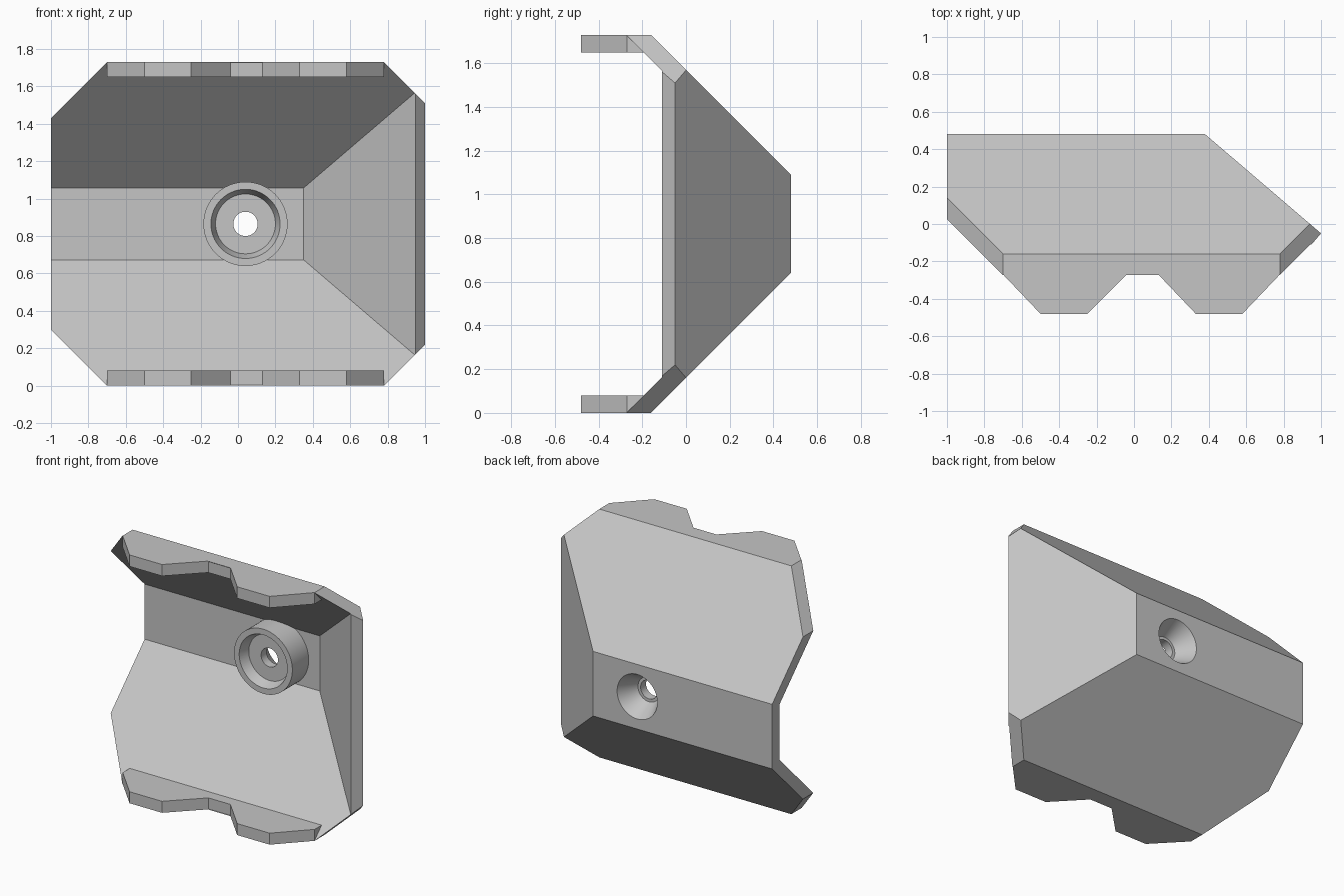
import bpy, bmesh, math
from mathutils import Vector, Matrix

cube = bpy.data.objects.get("Cube")
if cube:
    bpy.data.objects.remove(cube, do_unlink=True)

H = 1.73          # overall height
MID = H / 2
T = 0.08          # plate thickness
BACK = 0.48       # y of the back face

grey = bpy.data.materials.new("plain_grey")
grey.use_nodes = True
colour = (0.56, 0.56, 0.56, 1)
grey.diffuse_color = colour
grey.node_tree.nodes["Principled BSDF"].inputs["Base Color"].default_value = colour


def make_object(name, bm):
    bmesh.ops.recalc_face_normals(bm, faces=bm.faces)
    mesh = bpy.data.meshes.new(name)
    bm.to_mesh(mesh)
    bm.free()
    mesh.materials.append(grey)
    ob = bpy.data.objects.new(name, mesh)
    bpy.context.collection.objects.link(ob)
    return ob


def convex_block(name, low, high, planes):
    """Box trimmed by planes; each plane is (normal, distance), keeping n.p <= d."""
    bm = bmesh.new()
    low, high = Vector(low), Vector(high)
    bmesh.ops.create_cube(bm, size=1, matrix=Matrix.Translation((low + high) / 2)
                          @ Matrix.Diagonal((*(high - low), 1)))
    for normal, dist in planes:
        n = Vector(normal)
        cut = bmesh.ops.bisect_plane(bm, geom=bm.verts[:] + bm.edges[:] + bm.faces[:],
                                     plane_co=n * (dist / n.length_squared),
                                     plane_no=n, clear_outer=True)
        edges = [e for e in cut["geom_cut"] if isinstance(e, bmesh.types.BMEdge)]
        if edges:
            bmesh.ops.contextual_create(bm, geom=edges)
    return make_object(name, bm)


def lathe(name, profile, x=0.04, z=MID, steps=64):
    """Closed solid turned about the y axis from (radius, y) points."""
    bm = bmesh.new()
    verts = [bm.verts.new((x + r, y, z)) for r, y in profile]
    edges = [bm.edges.new(pair) for pair in zip(verts, verts[1:])]
    bmesh.ops.spin(bm, geom=verts + edges, cent=(x, 0, z), axis=(0, 1, 0),
                   angle=math.tau, steps=steps)
    bmesh.ops.remove_doubles(bm, verts=bm.verts, dist=0.0005)
    return make_object(name, bm)


def flange(name, z):
    """Scalloped lip lying flat at height z."""
    outline = [(-0.7, -0.17), (-0.7, -0.27), (-0.5, -0.48), (-0.25, -0.48),
               (-0.04, -0.27), (0.13, -0.27), (0.33, -0.48), (0.58, -0.48),
               (0.78, -0.27), (0.78, -0.17)]
    bm = bmesh.new()
    face = bm.faces.new([bm.verts.new((x, y, z)) for x, y in outline])
    lip = bmesh.ops.extrude_face_region(bm, geom=[face])["geom"]
    bmesh.ops.translate(bm, vec=(0, 0, T),
                        verts=[v for v in lip if isinstance(v, bmesh.types.BMVert)])
    return make_object(name, bm)


def combine(target, tool, operation):
    mod = target.modifiers.new(tool.name, "BOOLEAN")
    mod.operation, mod.object, mod.solver = operation, tool, "EXACT"
    bpy.context.view_layer.update()
    graph = bpy.context.evaluated_depsgraph_get()
    mesh = bpy.data.meshes.new_from_object(target.evaluated_get(graph))
    target.modifiers.clear()
    target.data = mesh
    bpy.data.objects.remove(tool, do_unlink=True)


# Sloping side wall direction, and the 45 degree slope offset of one thickness
SIDE = Vector((0.65, 0.76, 0)).normalized()
side_dist = SIDE.dot(Vector((0.38, BACK, 0)))
END = Vector((SIDE.y, -SIDE.x, 0))
inset = T * math.sqrt(2)

# Outer body: sloped plates, side wall, and four chamfered corners
body = convex_block("bracket_body", (-1, -0.8, 0), (1.2, BACK, H), [
    ((0, 1, -1), -0.16), ((0, 1, 1), H - 0.16),
    (SIDE, side_dist), (END, END.dot(Vector((1, -0.05, 0)))),
    ((1, 0, 1), 0.78 + H), ((1, 0, -1), 0.78),
    ((-1, 0, 1), 0.7 + H), ((-1, 0, -1), 0.7)])

# Hollow interior, open at the front and at one end
hollow = convex_block("hollow_cutter", (-1.5, -1.2, -0.5), (1.6, BACK - T, H + 0.5), [
    ((0, 1, -1), -0.16 - inset), ((0, 1, 1), H - 0.16 - inset),
    (SIDE, side_dist - T)])
combine(body, hollow, "DIFFERENCE")

# Scalloped lips along the top and bottom
for name, z in (("lower_flange", 0), ("upper_flange", H - T)):
    combine(body, flange(name, z), "UNION")

# Round boss with a front recess, a through hole and a rear countersink
combine(body, lathe("boss", [(0, 0.22), (0.225, 0.22), (0.225, 0.44), (0, 0.44)]), "UNION")
combine(body, lathe("bore_cutter", [
    (0, 0.15), (0.185, 0.15), (0.185, 0.22), (0.16, 0.29), (0.065, 0.29),
    (0.065, 0.35), (0.085, 0.35), (0.155, BACK), (0.155, 0.55), (0, 0.55)]), "DIFFERENCE")

# Smooth the round surfaces, keep plate edges sharp
bpy.ops.object.select_all(action="DESELECT")
body.select_set(True)
bpy.context.view_layer.objects.active = body
bpy.ops.object.shade_smooth_by_angle(angle=math.radians(25))
